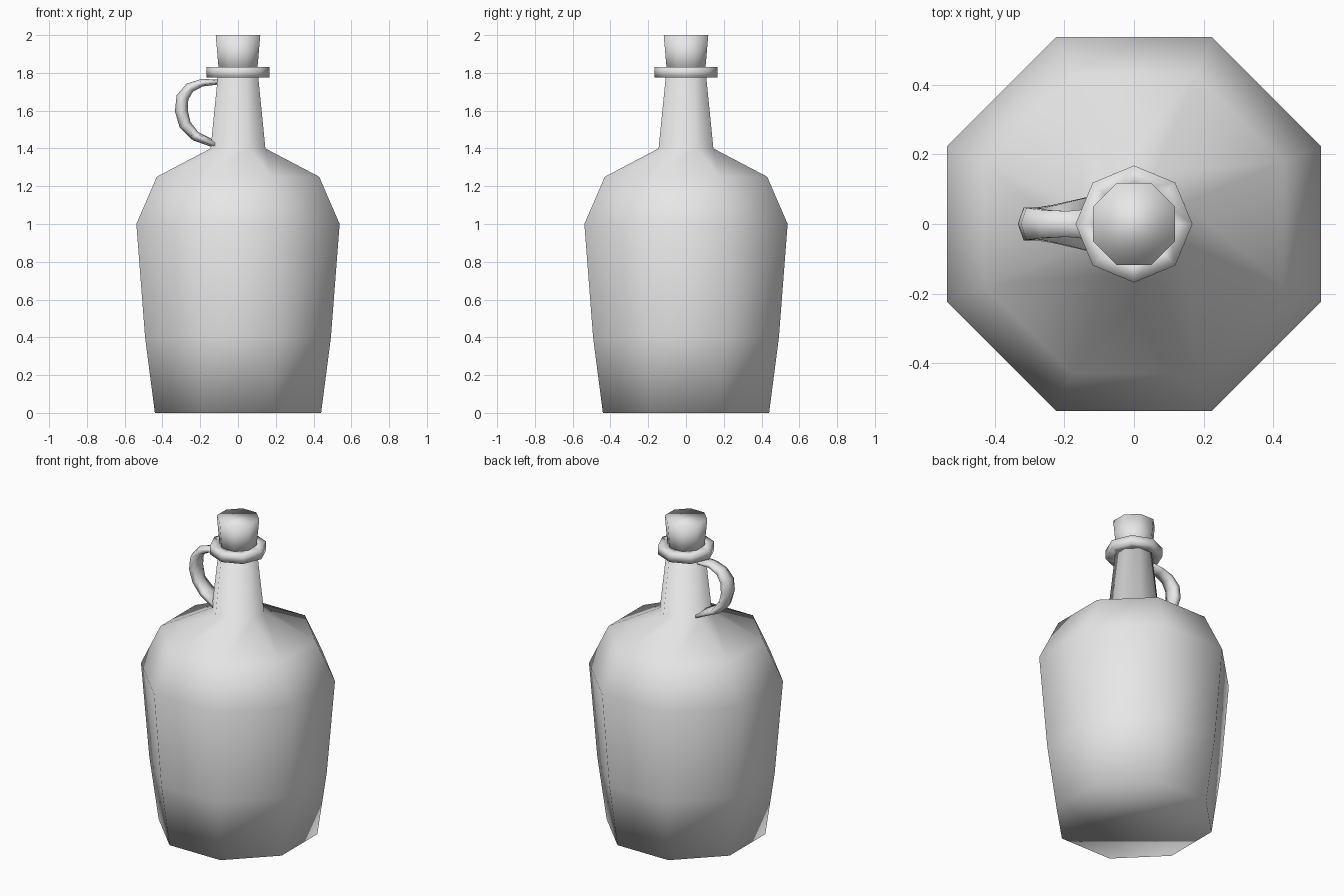
import bpy, bmesh, math
from mathutils import Vector

if "Cube" in bpy.data.objects:
    bpy.data.objects.remove(bpy.data.objects["Cube"])

grey = bpy.data.materials.new("plain grey")
grey.diffuse_color = (0.8, 0.8, 0.8, 1)
grey.use_nodes = True
grey.node_tree.nodes["Principled BSDF"].inputs["Base Color"].default_value = grey.diffuse_color


def loft(name, rings, closed=False):
    """Skin a list of point rings into one smooth-shaded object."""
    bm = bmesh.new()
    loops = [[bm.verts.new(p) for p in ring] for ring in rings]
    n = len(loops[0])
    pairs = list(zip(loops, loops[1:]))
    if closed:
        pairs.append((loops[-1], loops[0]))
    else:
        bm.faces.new(loops[0][::-1])
        bm.faces.new(loops[-1])
    for a, b in pairs:
        for i in range(n):
            j = (i + 1) % n
            bm.faces.new((a[i], a[j], b[j], b[i]))
    bmesh.ops.recalc_face_normals(bm, faces=bm.faces)
    for f in bm.faces:
        f.smooth = True
    mesh = bpy.data.meshes.new(name)
    bm.to_mesh(mesh)
    bm.free()
    mesh.materials.append(grey)
    obj = bpy.data.objects.new(name, mesh)
    bpy.context.collection.objects.link(obj)
    return obj


def octagon(r, z, turn=22.5):
    return [(r * math.cos(math.radians(turn + 45 * i)),
             r * math.sin(math.radians(turn + 45 * i)), z) for i in range(8)]


C = math.cos(math.radians(22.5))   # flat half-width -> corner radius

# Bottle body with shoulder and neck: (flat half-width, height)
body = [(0.44, 0), (0.492, 0.4), (0.538, 1.0), (0.43, 1.25),
        (0.145, 1.4), (0.105, 1.80)]
loft("bottle_body", [octagon(w / C, z) for w, z in body])

# Stopper
loft("stopper", [octagon(w / C, z) for w, z in [(0.1, 1.79), (0.118, 2.0)]])

# Collar ring around the mouth, corners on the axes
collar = [(0.1, 1.775), (0.168, 1.775), (0.168, 1.83), (0.1, 1.83)]
loft("collar", [octagon(r, z, 0) for r, z in collar], closed=True)

# Handle: (x, z, half-width in y, half-thickness), from collar down to neck
path = [(-0.09, 1.752, 0.048, 0.012), (-0.19, 1.748, 0.037, 0.02),
        (-0.255, 1.722, 0.04, 0.027), (-0.294, 1.67, 0.046, 0.033),
        (-0.3, 1.6, 0.048, 0.034), (-0.28, 1.525, 0.045, 0.032),
        (-0.225, 1.465, 0.055, 0.026), (-0.12, 1.42, 0.08, 0.018)]
rings = []
for i, (x, z, w, t) in enumerate(path):
    a, b = path[max(i - 1, 0)], path[min(i + 1, len(path) - 1)]
    d = Vector((b[0] - a[0], 0, b[1] - a[1])).normalized()
    out = Vector((d.z, 0, -d.x))
    ring = []
    for k in range(6):
        ang = math.radians(60 * k)
        ring.append(Vector((x, 0, z)) + out * t * math.cos(ang)
                    + Vector((0, w / 0.866 * math.sin(ang), 0)))
    rings.append(ring)
loft("handle", rings)
